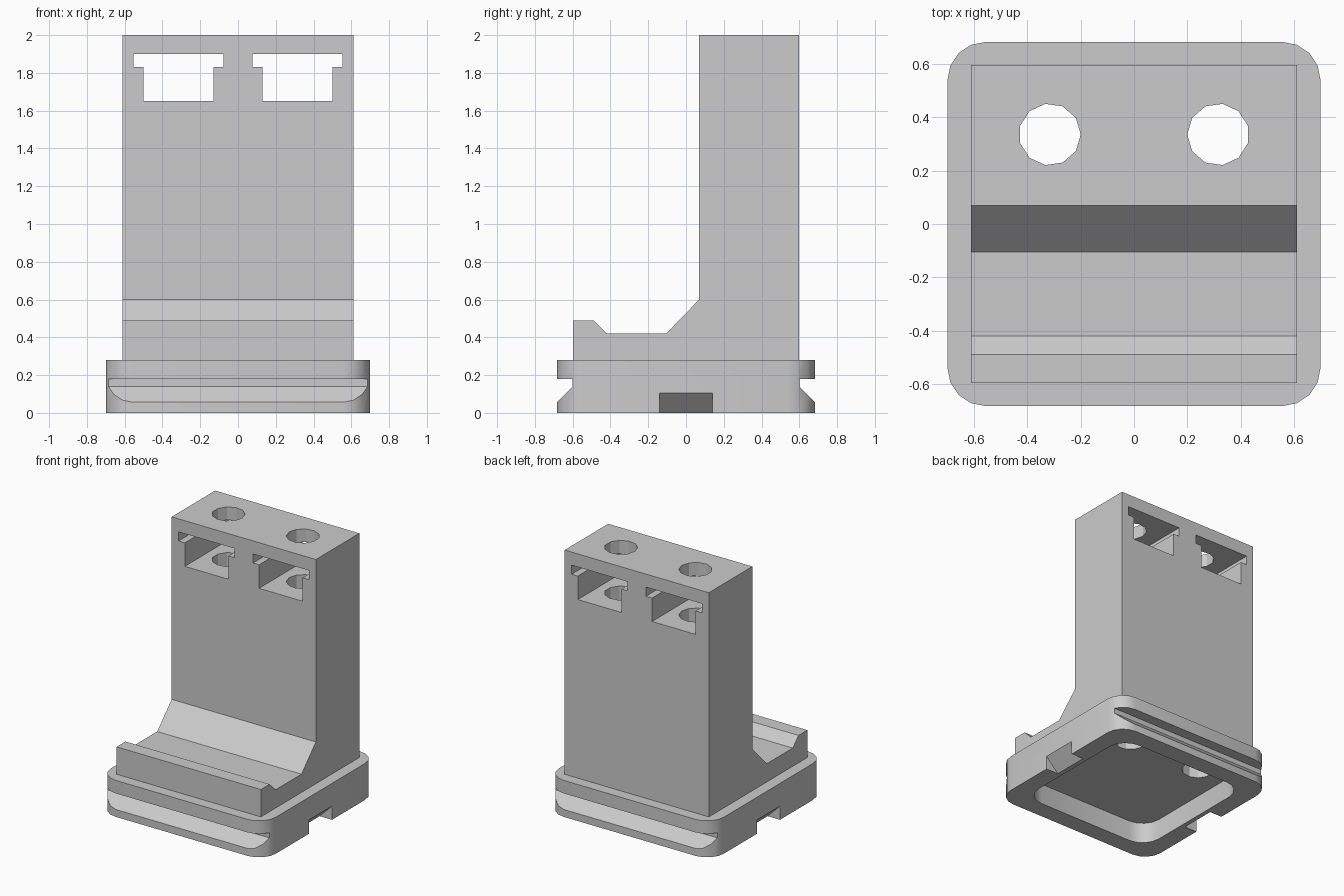
import bpy
import bmesh
import math
from mathutils import Vector

cube = bpy.data.objects.get("Cube")
if cube:
    bpy.data.objects.remove(cube, do_unlink=True)

grey = bpy.data.materials.new("plain grey")
grey.use_nodes = True
COLOUR = (0.6, 0.6, 0.6, 1)
grey.diffuse_color = COLOUR
grey.node_tree.nodes["Principled BSDF"].inputs["Base Color"].default_value = COLOUR


def prism(name, outline, axis, start, end):
    """Extrude a 2D outline along x, y or z."""
    place = {"x": lambda a, b, t: Vector((t, a, b)),
             "y": lambda a, b, t: Vector((a, t, b)),
             "z": lambda a, b, t: Vector((a, b, t))}[axis]
    bm = bmesh.new()
    face = bm.faces.new([bm.verts.new(place(a, b, start)) for a, b in outline])
    ext = bmesh.ops.extrude_face_region(bm, geom=[face])
    top = [v for v in ext["geom"] if isinstance(v, bmesh.types.BMVert)]
    bmesh.ops.translate(bm, verts=top, vec=place(0, 0, end - start))
    bmesh.ops.recalc_face_normals(bm, faces=bm.faces)
    mesh = bpy.data.meshes.new(name)
    bm.to_mesh(mesh)
    bm.free()
    mesh.materials.append(grey)
    obj = bpy.data.objects.new(name, mesh)
    bpy.context.collection.objects.link(obj)
    return obj


def rounded_rect(a, b, r, steps=4):
    """Rectangle outline with half sizes a, b and corner radius r."""
    points = []
    for i, (sx, sy) in enumerate([(1, 1), (-1, 1), (-1, -1), (1, -1)]):
        for k in range(steps + 1):
            t = math.pi / 2 * (i + k / steps)
            points.append((sx * (a - r) + r * math.cos(t),
                           sy * (b - r) + r * math.sin(t)))
    return points


def combine(target, tool, operation):
    """Apply a boolean and discard the tool."""
    tool.hide_render = True
    mod = target.modifiers.new("boolean", "BOOLEAN")
    mod.operation = operation
    mod.solver = "EXACT"
    mod.object = tool
    bpy.context.view_layer.objects.active = target
    bpy.ops.object.modifier_apply(modifier=mod.name)
    bpy.data.objects.remove(tool, do_unlink=True)


# Rounded base plate joined to the L-shaped upright
body = prism("stand_body", rounded_rect(0.70, 0.683, 0.142), "z", 0, 0.28)
profile = [(-0.597, 0.2), (-0.597, 0.49), (-0.49, 0.49), (-0.42, 0.42),
           (-0.105, 0.42), (0.07, 0.6), (0.07, 2), (0.597, 2), (0.597, 0.2)]
combine(body, prism("upright", profile, "x", -0.612, 0.612), "UNION")

# Recess under the base
combine(body, prism("recess", rounded_rect(0.56, 0.543, 0.15), "z", -0.1, 0.16),
        "DIFFERENCE")

for s in (-1, 1):
    # Snap groove along the front and back of the base
    groove = [(s * 0.6, 0.18), (s * 0.6, 0.14), (s * 0.7, 0.04), (s * 0.7, 0.18)]
    combine(body, prism("groove", groove, "x", -0.8, 0.8), "DIFFERENCE")

    # Sloped notch in the lower edge of each side
    notch = [(s * 0.8, 0.205), (s * 0.8, -0.1), (s * 0.495, -0.1)]
    combine(body, prism("notch", notch, "y", -0.14, 0.14), "DIFFERENCE")

    # T-shaped slot through the upright
    slot = [(0.13, 1.65), (0.5, 1.65), (0.5, 1.83), (0.553, 1.83),
            (0.553, 1.9), (0.078, 1.9), (0.078, 1.83), (0.13, 1.83)]
    combine(body, prism("slot", [(s * x, z) for x, z in slot], "y", 0, 0.7),
            "DIFFERENCE")

    # Vertical eleven-sided bore from the top to the recess
    bore = [(s * (0.316 - 0.116 * math.cos(k * math.tau / 11)),
             0.336 + 0.116 * math.sin(k * math.tau / 11)) for k in range(11)]
    combine(body, prism("bore", bore, "z", 0.1, 2.1), "DIFFERENCE")

# Soft corners, crisp edges
bpy.ops.object.select_all(action="DESELECT")
body.select_set(True)
bpy.context.view_layer.objects.active = body
bpy.ops.object.shade_smooth_by_angle(angle=math.radians(30))
